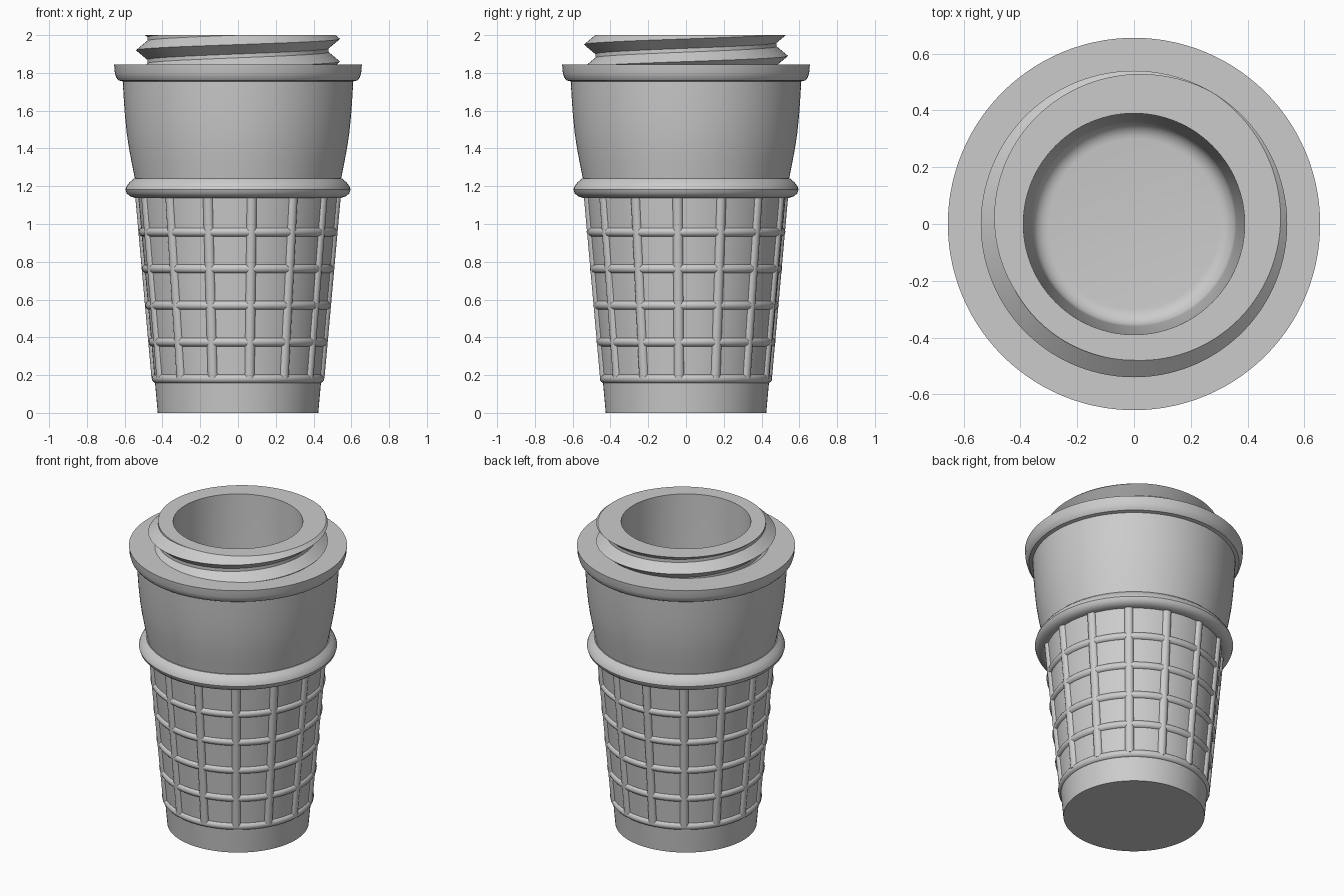
import bpy, bmesh, math
from math import pi, sin, cos

if "Cube" in bpy.data.objects:
    bpy.data.objects.remove(bpy.data.objects["Cube"])

grey = bpy.data.materials.new("plain grey")
grey.diffuse_color = (0.6, 0.6, 0.6, 1)
grey.use_nodes = True
grey.node_tree.nodes["Principled BSDF"].inputs["Base Color"].default_value = grey.diffuse_color
SEG = 112


def finish(name, bm, angle=35):
    bmesh.ops.remove_doubles(bm, verts=bm.verts, dist=1e-5)
    bmesh.ops.recalc_face_normals(bm, faces=bm.faces)
    me = bpy.data.meshes.new(name)
    bm.to_mesh(me)
    bm.free()
    ob = bpy.data.objects.new(name, me)
    bpy.context.collection.objects.link(ob)
    me.materials.append(grey)
    bpy.ops.object.select_all(action='DESELECT')
    ob.select_set(True)
    bpy.context.view_layer.objects.active = ob
    bpy.ops.object.shade_smooth_by_angle(angle=math.radians(angle))
    return ob


def sweep(name, section, seg=SEG):
    """Sweep section(angle) -> [(r, z), ...] once around the z axis."""
    bm = bmesh.new()
    cols = []
    for i in range(seg + 1):
        a = 2 * pi * i / seg
        cols.append([bm.verts.new((r * cos(a), r * sin(a), z)) for r, z in section(a)])
    for c, d in zip(cols, cols[1:]):
        for j in range(len(c) - 1):
            bm.faces.new((c[j], d[j], d[j + 1], c[j + 1]))
    bmesh.ops.remove_doubles(bm, verts=bm.verts, dist=1e-5)
    bmesh.ops.dissolve_degenerate(bm, dist=1e-5, edges=bm.edges)
    return finish(name, bm)


def wall(z):
    return 0.425 + 0.09 * z


# Tapered cup with collar, bowl and flared lip
outer = [(0, 0), (0.425, 0), (wall(1.14), 1.14), (0.545, 1.138), (0.572, 1.147),
         (0.59, 1.163), (0.596, 1.182), (0.59, 1.2), (0.575, 1.22), (0.552, 1.24),
         (0.546, 1.24), (0.562, 1.32), (0.577, 1.4), (0.589, 1.48), (0.599, 1.58),
         (0.606, 1.68), (0.61, 1.755), (0.632, 1.76), (0.645, 1.776), (0.652, 1.8),
         (0.656, 1.845), (0.46, 1.845)]
sweep("cup_body", lambda a: outer)

# Screw neck: helical ridge cut flat at the rim, then the hollow inside
PITCH, HALF, CREST, ROOT = 0.12, 0.05, 0.54, 0.48
FLOOR = 0.1
hollow = [(0.39, 2.0), (0.36, FLOOR + 0.06)]
hollow += [(0.30 + 0.06 * cos(t), FLOOR + 0.06 - 0.06 * sin(t))
           for t in [pi / 12 * k for k in range(1, 7)]] + [(0, FLOOR)]


def neck(a):
    base = 1.92 + PITCH * (a - pi) / (2 * pi)
    pts = []
    for k in range(-4, 4):
        for off in (-HALF, 0, HALF):
            z = min(max(base + k * PITCH + off, 1.84), 2.0)
            d = abs((z - base + PITCH / 2) % PITCH - PITCH / 2)
            pts.append((CREST - (CREST - ROOT) * min(d / HALF, 1), z))
    return pts + hollow


sweep("threaded_neck", neck)

# Horizontal waffle hoops
TUBE = 0.025
for n in range(5):
    z0 = 0.182 + 0.194 * n
    ring = [(wall(z0) - 0.01 + TUBE * cos(t), z0 + TUBE * sin(t))
            for t in [2 * pi * k / 16 for k in range(17)]]
    sweep("waffle_hoop", lambda a: ring)

# Vertical waffle ribs
for n in range(14):
    a = math.radians(-82 + n * 360 / 14)
    bm = bmesh.new()
    loops = []
    for z in (0.182, 1.15):
        r = wall(z) - 0.007
        loop = []
        for k in range(16):
            t = 2 * pi * k / 16
            x, y = r + TUBE * cos(t), 1.1 * TUBE * sin(t)
            loop.append(bm.verts.new((x * cos(a) - y * sin(a), x * sin(a) + y * cos(a), z)))
        loops.append(loop)
    for k in range(16):
        m = (k + 1) % 16
        bm.faces.new((loops[0][k], loops[0][m], loops[1][m], loops[1][k]))
    bm.faces.new(loops[0])
    bm.faces.new(loops[1])
    finish("waffle_rib", bm)
